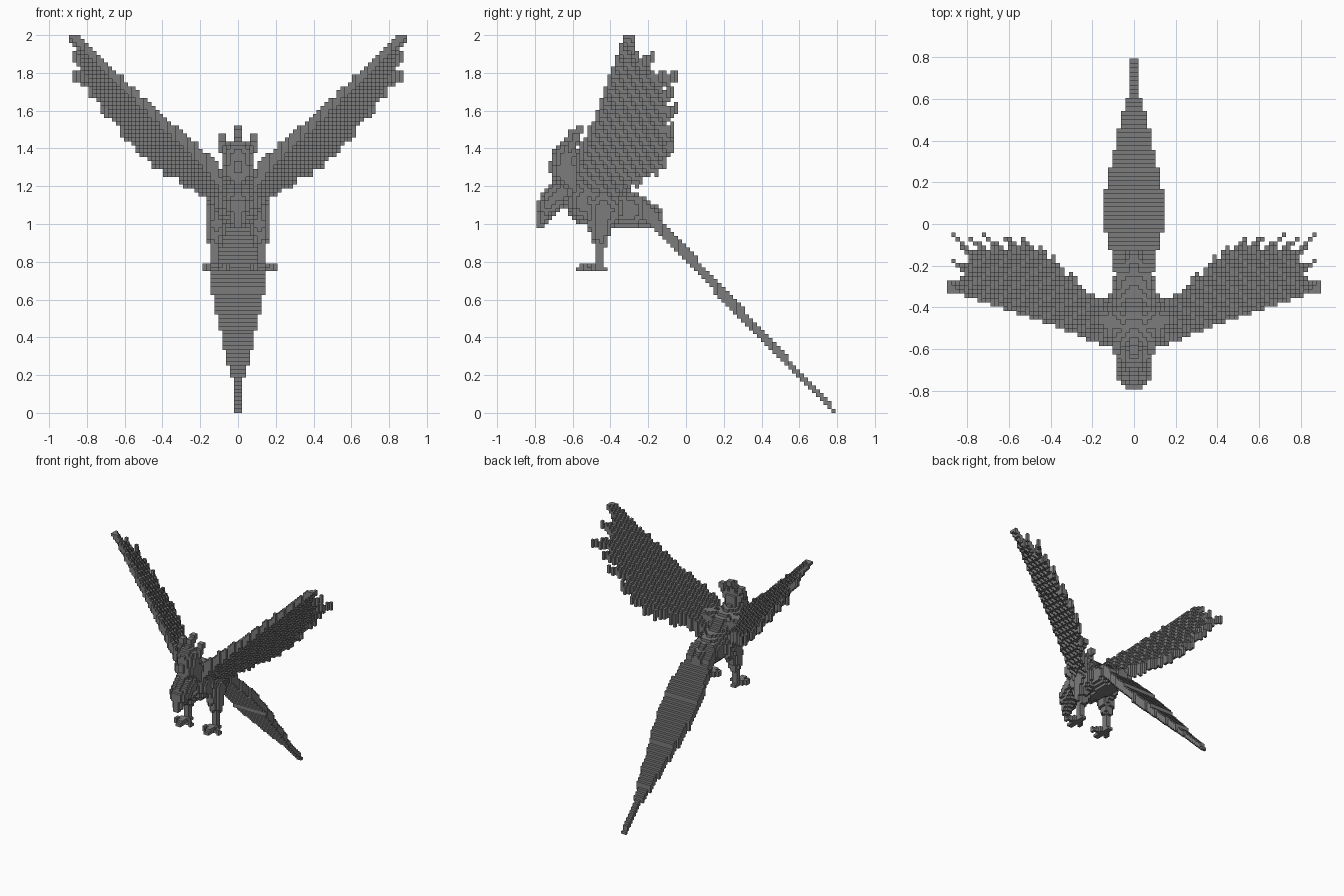
import bpy
import bmesh
from math import floor
from mathutils import Vector

V = 1 / 48  # cube size
taken = set()
parts = {}

if "Cube" in bpy.data.objects:
    bpy.data.objects.remove(bpy.data.objects["Cube"])

grey = bpy.data.materials.new("dark_grey")
grey.use_nodes = True
grey.diffuse_color = (0.2, 0.2, 0.2, 1)
bsdf = next(n for n in grey.node_tree.nodes if n.type == 'BSDF_PRINCIPLED')
bsdf.inputs["Base Color"].default_value = grey.diffuse_color
bsdf.inputs["Roughness"].default_value = 0.8


def fill(name, inside, low, high):
    """Claim every free cube whose centre lies inside the shape."""
    cells = parts.setdefault(name, set())
    spans = [range(floor(a / V), floor(b / V) + 1) for a, b in zip(low, high)]
    for i in spans[0]:
        for j in spans[1]:
            for k in spans[2]:
                c = (i, j, k)
                if k >= 0 and c not in taken and inside(*((n + 0.5) * V for n in c)):
                    cells.add(c)
                    taken.add(c)


def limb(name, a, b, ra, rb, wide=1.0):
    """Tapered capsule, with its width in x scaled."""
    a, b = Vector(a), Vector(b)
    axis = b - a

    def inside(x, y, z):
        p = Vector((x, y, z)) - a
        t = min(1, max(0, p.dot(axis) / axis.length_squared))
        d = p - axis * t
        d.x /= wide
        return d.length < ra + (rb - ra) * t
    r = max(ra, rb) * max(1, wide)
    fill(name, inside, [min(p, q) - r for p, q in zip(a, b)],
         [max(p, q) + r for p, q in zip(a, b)])


def in_outline(x, y, pts):
    hit = False
    for (x1, y1), (x2, y2) in zip(pts, pts[1:] + pts[:1]):
        if (y1 > y) != (y2 > y) and x < x1 + (y - y1) * (x2 - x1) / (y2 - y1):
            hit = not hit
    return hit


def blend(v, table):
    for (a, fa), (b, fb) in zip(table, table[1:]):
        if a <= v <= b:
            return fa + (fb - fa) * (v - a) / (b - a)
    return 0


# Body, neck and head
limb("body", (0, -.51, 1.12), (0, -.29, 1.07), .13, .10, 1.05)
limb("body", (0, -.29, 1.07), (0, -.18, 1.04), .10, .06, 1.1)
limb("neck", (0, -.62, 1.27), (0, -.48, 1.16), .085, .12)
limb("head", (0, -.635, 1.37), (0, -.635, 1.28), .07, .085, 1.1)
limb("beak", (0, -.66, 1.17), (0, -.73, 1.1), .065, .062, 1.25)
limb("beak", (0, -.73, 1.1), (0, -.765, 1.01), .06, .028, 1.25)
limb("brow", (0, -.68, 1.31), (0, -.715, 1.31), .025, .02)

# Crest: one central plume and a pair of side plumes
limb("crest", (0, -.63, 1.42), (0, -.6, 1.47), .032, .03, .75)
limb("crest", (0, -.6, 1.47), (0, -.56, 1.5), .03, .022, .9)
for s in (-1, 1):
    limb("crest", (s * .065, -.62, 1.38), (s * .085, -.58, 1.46), .032, .022)

# Tail: long flat blade sloping down to the ground
TAIL = [(-.26, .085), (-.15, .11), (0, .145), (.12, .145), (.25, .122),
        (.4, .085), (.5, .06), (.6, .035), (.65, .022), (.8, .021)]
DEPTH = [(-.26, .06), (-.1, .045), (.3, .034), (.6, .022), (.8, .016)]


def tail(x, y, z):
    middle = .01 + 1.055 * (.785 - y)
    return abs(x) < blend(y, TAIL) and abs(z - middle) < blend(y, DEPTH)


fill("tail", tail, (-.15, -.26, 0), (.15, .79, 1.16))

# Wings: raised flat plates with feather tips along the rear edge
WING = [(.06, -.56), (.14, -.585), (.2, -.56), (.35, -.5), (.6, -.415),
        (.8, -.345), (.89, -.325), (.895, -.27), (.81, -.255), (.88, -.17),
        (.78, -.19), (.87, -.045), (.74, -.15), (.79, -.06), (.67, -.14),
        (.72, -.05), (.6, -.13), (.63, -.04), (.53, -.13), (.55, -.045),
        (.46, -.14), (.47, -.06), (.39, -.19), (.39, -.14), (.32, -.25),
        (.3, -.23), (.24, -.32), (.16, -.36), (.06, -.4)]
WING_DEPTH = [(0, .07), (.2, .05), (.45, .036), (.9, .028)]

for side, s in (("left", 1), ("right", -1)):
    def wing(x, y, z):
        x *= s
        middle = 1.98 + 1.21 * (x - .87) - .75 * (y + .3)
        return abs(z - middle) < blend(x, WING_DEPTH) and in_outline(x, y, WING)
    ends = sorted((s * .05, s * .9))
    fill(side + "_wing", wing, (ends[0], -.6, 1.1), (ends[1], -.03, 1.995))

    # Shoulder joining wing and body
    limb(side + "_shoulder", (s * .06, -.48, 1.2), (s * .12, -.47, 1.24), .08, .06)

    # Thigh, shank and clawed foot
    x = s * .125
    limb(side + "_leg", (s * .1, -.43, 1.07), (s * .115, -.45, 1.0), .1, .07, .65)
    limb(side + "_leg", (s * .115, -.45, .97), (x, -.455, .88), .055, .03)
    limb(side + "_leg", (x, -.455, .9), (x, -.46, .78), .022, .022)
    for dx, dy in ((0, -.1), (-.06, -.06), (.07, -.06), (0, .03)):
        limb(side + "_foot", (x, -.465, .77), (x + dx, -.465 + dy, .77), .019, .017)

# Turn each set of cubes into a skin of outer faces
DIRECTIONS = [(a, s) for a in range(3) for s in (0, 1)]
for name, cells in parts.items():
    bm = bmesh.new()
    verts = {}
    for c in sorted(cells):
        for axis, s in DIRECTIONS:
            near = list(c)
            near[axis] += 2 * s - 1
            if tuple(near) in taken:
                continue
            loop = []
            for u, v in ((0, 0), (1, 0), (1, 1), (0, 1)):
                p = list(c)
                p[axis] += s
                p[(axis + 1) % 3] += u
                p[(axis + 2) % 3] += v
                p = tuple(p)
                if p not in verts:
                    verts[p] = bm.verts.new([n * V for n in p])
                loop.append(verts[p])
            bm.faces.new(loop if s else loop[::-1])
    mesh = bpy.data.meshes.new(name)
    bm.to_mesh(mesh)
    bm.free()
    mesh.materials.append(grey)
    bpy.context.collection.objects.link(bpy.data.objects.new(name, mesh))
